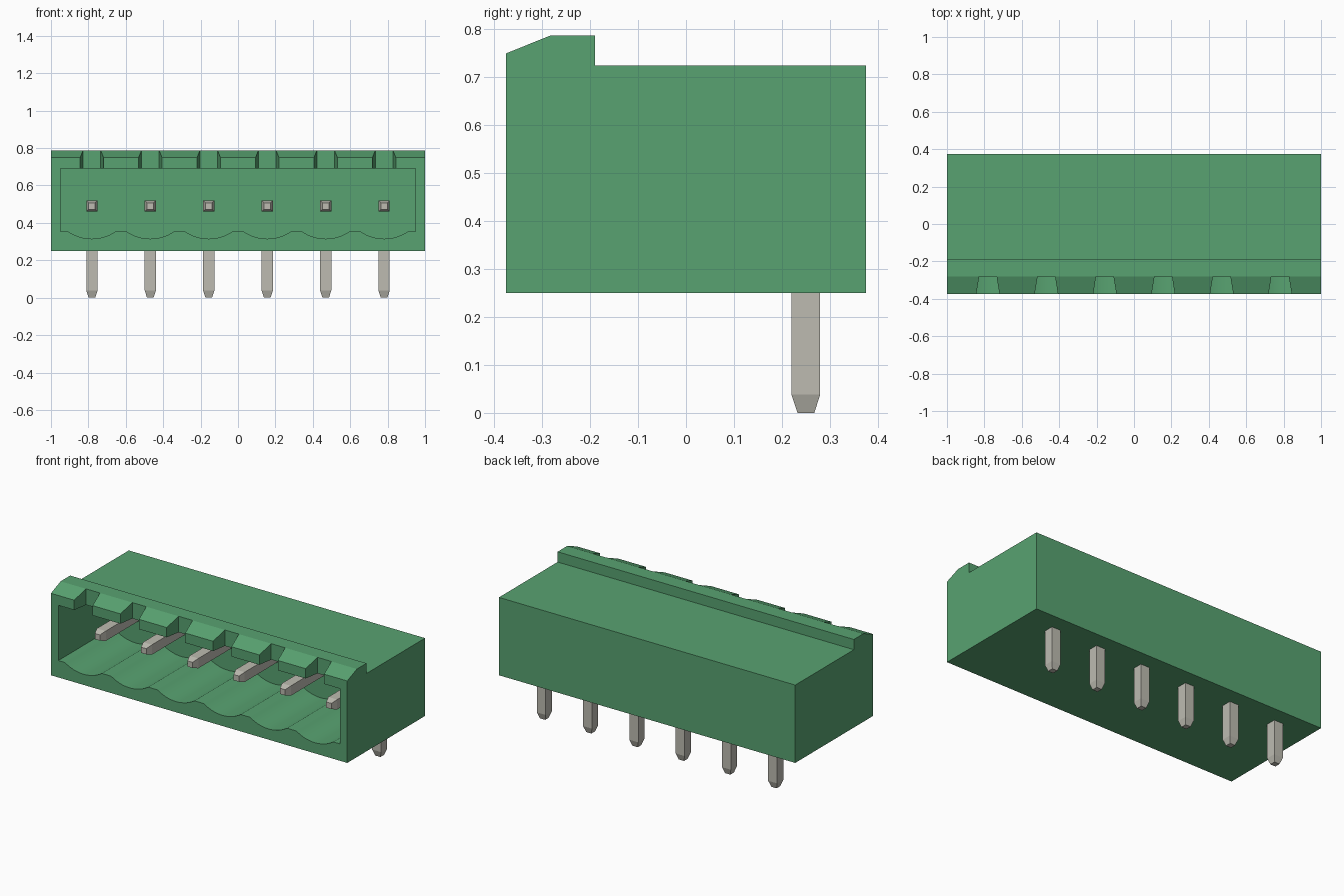
import bpy
import bmesh
import math
from mathutils import Vector

cube = bpy.data.objects.get("Cube")
if cube:
    bpy.data.objects.remove(cube, do_unlink=True)

PITCH = 0.3125
PIN_X = [(i - 2.5) * PITCH for i in range(6)]
PIN_Z = 0.49
PIN_Y = 0.25


def material(name, color, rough):
    m = bpy.data.materials.new(name)
    m.use_nodes = True
    m.diffuse_color = color
    bsdf = m.node_tree.nodes["Principled BSDF"]
    bsdf.inputs["Base Color"].default_value = color
    bsdf.inputs["Roughness"].default_value = rough
    return m


green = material("green plastic", (0.098, 0.365, 0.165, 1), 0.6)
metal = material("pale grey metal", (0.51, 0.50, 0.44, 1), 0.5)


def finish(name, bm, mat):
    bmesh.ops.recalc_face_normals(bm, faces=bm.faces)
    mesh = bpy.data.meshes.new(name)
    bm.to_mesh(mesh)
    bm.free()
    mesh.materials.append(mat)
    obj = bpy.data.objects.new(name, mesh)
    bpy.context.collection.objects.link(obj)
    return obj


def extrude_profile(name, points, offset, mat):
    """Closed prism from a planar outline swept along offset."""
    bm = bmesh.new()
    face = bm.faces.new([bm.verts.new(p) for p in points])
    new = bmesh.ops.extrude_face_region(bm, geom=[face])["geom"]
    verts = [g for g in new if isinstance(g, bmesh.types.BMVert)]
    bmesh.ops.translate(bm, verts=verts, vec=offset)
    return finish(name, bm, mat)


def cut(target, cutter):
    mod = target.modifiers.new("cut", "BOOLEAN")
    mod.operation = "DIFFERENCE"
    mod.solver = "EXACT"
    mod.object = cutter
    cutter.hide_render = True
    bpy.context.view_layer.objects.active = target
    bpy.ops.object.modifier_apply(modifier=mod.name)
    bpy.data.objects.remove(cutter, do_unlink=True)


# Housing: side profile with the raised, sloped front lip
side = [(-0.375, 0.25), (0.375, 0.25), (0.375, 0.725), (-0.19, 0.725),
        (-0.19, 0.7875), (-0.282, 0.7875), (-0.375, 0.75)]
housing = extrude_profile("housing", [(-1, y, z) for y, z in side], Vector((2, 0, 0)), green)

# Socket: open at the front, with a shallow round trough under each pin
FLOOR, DIP, HALF = 0.353, 0.038, 0.125
radius = (HALF ** 2 + DIP ** 2) / (2 * DIP)
sweep = math.asin(HALF / radius)
outline = [(-0.95, 0.69), (-0.95, FLOOR)]
for x in PIN_X:
    for k in range(17):
        a = sweep * (k / 8 - 1)
        outline.append((x + radius * math.sin(a), FLOOR - DIP + radius * (1 - math.cos(a))))
outline += [(0.95, FLOOR), (0.95, 0.69)]
cut(housing, extrude_profile("socket_cutter", [(x, -0.45, z) for x, z in outline],
                             Vector((0, 0.575, 0)), green))

# Flared notches through the front lip, one above each pin
for x in PIN_X:
    notch = [(x - 0.0745, -0.45, 0.55), (x + 0.0745, -0.45, 0.55),
             (x + 0.047, -0.282, 0.55), (x - 0.047, -0.282, 0.55)]
    cut(housing, extrude_profile("notch_cutter", notch, Vector((0, 0, 0.4)), green))

bpy.ops.object.select_all(action="DESELECT")
housing.select_set(True)
bpy.context.view_layer.objects.active = housing
bpy.ops.object.shade_smooth_by_angle(angle=math.radians(10))


# Pins: square bars with a tapered tip, bent to a right angle in the housing
def pin(name, x):
    h, t, taper = 0.03, 0.0175, 0.038
    tip_y = -0.24

    def along_y(y, s):
        return [(x - s, y, PIN_Z - s), (x + s, y, PIN_Z - s),
                (x + s, y, PIN_Z + s), (x - s, y, PIN_Z + s)]

    def along_z(z, s):
        return [(x - s, PIN_Y + s, z), (x + s, PIN_Y + s, z),
                (x + s, PIN_Y - s, z), (x - s, PIN_Y - s, z)]

    elbow = [(x - h, PIN_Y + h, PIN_Z + h), (x + h, PIN_Y + h, PIN_Z + h),
             (x + h, PIN_Y - h, PIN_Z - h), (x - h, PIN_Y - h, PIN_Z - h)]
    # mitre ring runs top to bottom, so the front rings are reversed to match
    rings = [along_z(0, t), along_z(taper, h), elbow]
    for y, s in ((tip_y + taper, h), (tip_y, t)):
        a, b, c, d = along_y(y, s)
        rings.append([d, c, b, a])
    bm = bmesh.new()
    loops = [[bm.verts.new(p) for p in r] for r in rings]
    for lo, hi in zip(loops, loops[1:]):
        for k in range(4):
            n = (k + 1) % 4
            bm.faces.new((lo[k], lo[n], hi[n], hi[k]))
    bm.faces.new(loops[0])
    bm.faces.new(loops[-1])
    return finish(name, bm, metal)


for i, x in enumerate(PIN_X):
    pin(f"pin_{i + 1}", x)
